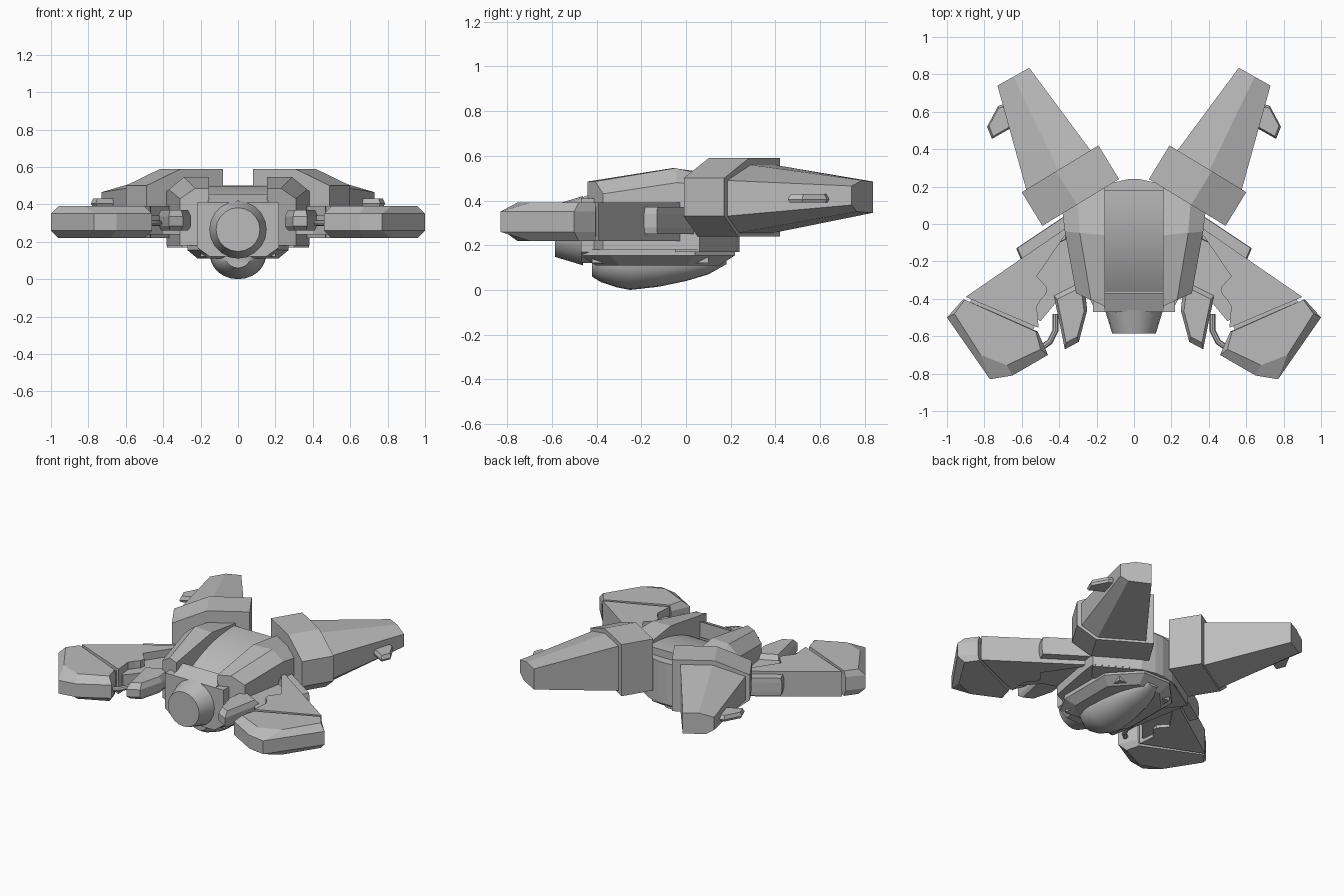
import bpy, bmesh, math
from mathutils import Vector

cube = bpy.data.objects.get("Cube")
if cube:
    bpy.data.objects.remove(cube)

grey = bpy.data.materials.new("hull_grey")
grey.use_nodes = True
COLOR = (0.5, 0.5, 0.5, 1)
grey.diffuse_color = COLOR
grey.node_tree.nodes["Principled BSDF"].inputs["Base Color"].default_value = COLOR


def finish(name, bm, mirror=False, smooth=False):
    bmesh.ops.remove_doubles(bm, verts=bm.verts, dist=1e-5)
    bmesh.ops.recalc_face_normals(bm, faces=bm.faces)
    mesh = bpy.data.meshes.new(name)
    bm.to_mesh(mesh)
    bm.free()
    mesh.materials.append(grey)
    obj = bpy.data.objects.new(name, mesh)
    bpy.context.collection.objects.link(obj)
    if mirror:
        obj.modifiers.new("mirror", "MIRROR").use_bisect_axis[0] = False
    if smooth:
        bpy.ops.object.select_all(action="DESELECT")
        obj.select_set(True)
        bpy.context.view_layer.objects.active = obj
        bpy.ops.object.shade_smooth_by_angle(angle=math.radians(40))
    return obj


def loft(name, rings, mirror=False, smooth=False):
    """Skin equal-length rings of points and cap both ends."""
    bm = bmesh.new()
    loops = [[bm.verts.new(p) for p in ring] for ring in rings]
    n = len(loops[0])
    for a, b in zip(loops, loops[1:]):
        for i in range(n):
            j = (i + 1) % n
            bm.faces.new((a[i], a[j], b[j], b[i]))
    bm.faces.new(loops[0])
    bm.faces.new(loops[-1])
    return finish(name, bm, mirror, smooth)


def flat(outline, z, scale=1.0):
    """Horizontal ring, optionally shrunk about its middle."""
    mx = sum(p[0] for p in outline) / len(outline)
    my = sum(p[1] for p in outline) / len(outline)
    return [(mx + (x - mx) * scale, my + (y - my) * scale, z) for x, y in outline]


def both(half):
    """Close a right-hand outline with its mirror image."""
    return half + [(-x, y) for x, y in reversed(half)]


def upright(outline, y):
    return [(x, y, z) for x, z in outline]


# Central hull
core = both([(0.2, -0.42), (0.2, 0.1)])
loft("hull_core", [flat(core, 0.12), flat(core, 0.34)])
rear = both([(0.3, -0.05), (0.38, 0.06), (0.12, 0.22), (0.03, 0.24)])
loft("rear_hull", [flat(rear, 0.17), flat(rear, 0.45)])

# Side shells: slanted sections, inner edge at x = 0.16
def shell(y_in, y_out, x_out, top, shoulder):
    pts = [(0.155, 0.18), (0.155, top), (x_out - 0.08, top), (x_out, shoulder), (x_out, 0.18)]
    return [(x, y_in + (y_out - y_in) * (x - 0.155) / (x_out - 0.155), z) for x, z in pts]

loft("side_shell", [shell(-0.44, -0.37, 0.31, 0.485, 0.43),
                    shell(-0.06, -0.04, 0.37, 0.545, 0.48),
                    shell(0.20, 0.06, 0.382, 0.51, 0.47)], mirror=True)

# Canopy falling away to the front between the shells
rings = []
for i in range(13):
    t = i / 12
    rings.append([(x, 0.18 - 0.56 * t, z) for x, z in
                  ((-0.16, 0.2), (0.16, 0.2), (0.16, 0.5 - 0.17 * t ** 2.2), (-0.16, 0.5 - 0.17 * t ** 2.2))])
loft("canopy", rings, smooth=True)

# Nose frame, lip and round nose
frame = both([(0.15, 0.12), (0.22, 0.17), (0.22, 0.41)])
loft("nose_frame", [upright(frame, -0.47), upright(frame, -0.38)])
loft("canopy_lip", [upright(both([(0.16, 0.35), (0.16, 0.41)]), -0.47),
                    upright(both([(0.16, 0.35), (0.16, 0.455)]), -0.37)])

def circle(r, y):
    return [(r * math.cos(a), y, 0.265 + r * math.sin(a))
            for a in (math.tau * i / 20 for i in range(20))]

loft("nose_cylinder", [circle(0.155, -0.46), circle(0.117, -0.585)], smooth=True)

# Belly plate and bulge
belly = both([(0.2, -0.47), (0.27, -0.34), (0.27, 0.04), (0.1, 0.22)])
loft("belly_plate", [flat(belly, 0.11, 0.8), flat(belly, 0.155), flat(belly, 0.18)])
rings = []
for y, w, z in [(-0.42, 0.07, 0.06), (-0.38, 0.12, 0.035), (-0.31, 0.145, 0.012), (-0.25, 0.15, 0.0),
                (-0.12, 0.14, 0.015), (0.0, 0.12, 0.04), (0.1, 0.085, 0.07), (0.18, 0.04, 0.115)]:
    rings.append([(w * math.cos(a), y, 0.13 + (0.13 - z) * math.sin(a))
                  for a in (math.pi + math.pi * i / 12 for i in range(13))])
loft("belly_bulge", rings, mirror=False, smooth=True)

# Front wings: notched plate, inner arm, connector and bevelled end cap
plate = [(0.3, 0.03), (0.37, -0.025), (0.9, -0.39), (0.51, -0.555), (0.52, -0.44), (0.495, -0.40),
         (0.47, -0.375), (0.465, -0.34), (0.495, -0.305), (0.52, -0.28), (0.37, -0.06), (0.3, -0.1)]
loft("front_wing_plate", [flat(plate, 0.22), flat(plate, 0.39)], mirror=True)
arm = [(0.28, 0.0), (0.48, -0.15), (0.62, -0.45), (0.50, -0.52), (0.40, -0.40), (0.28, -0.36)]
loft("front_wing_arm", [flat(arm, 0.24), flat(arm, 0.34)], mirror=True)
link = [(0.84, -0.36), (0.9, -0.45), (0.56, -0.62), (0.52, -0.52)]
loft("front_wing_link", [flat(link, 0.24), flat(link, 0.37)], mirror=True)
outer = [(0.915, -0.405), (1.0, -0.5), (0.77, -0.83), (0.65, -0.81), (0.46, -0.7), (0.515, -0.575)]
inner = [(0.905, -0.405), (0.96, -0.48), (0.82, -0.70), (0.68, -0.755), (0.5, -0.67), (0.525, -0.575)]
loft("front_wing_cap", [flat(inner, 0.22), flat(outer, 0.26), flat(outer, 0.35), flat(inner, 0.39)],
     mirror=True)

# Outer side block on each front wing
block = [(0.36, 0.05), (0.63, -0.13), (0.6, -0.2), (0.36, -0.08)]
loft("wing_side_block", [flat(block, 0.25, 0.95), flat(block, 0.28), flat(block, 0.34),
                         flat(block, 0.37, 0.95)], mirror=True)

# Claws beside the nose
claw = [(0.27, -0.3), (0.25, -0.46), (0.295, -0.63), (0.37, -0.67), (0.40, -0.52), (0.43, -0.38)]
loft("claw", [flat(claw, 0.26, 0.8), flat(claw, 0.285), flat(claw, 0.335), flat(claw, 0.37, 0.8)],
     mirror=True)

# Hoses from wing arm to end cap
path = [Vector(p) for p in ((0.42, -0.48, 0.3), (0.42, -0.57, 0.3), (0.45, -0.63, 0.3), (0.52, -0.68, 0.3))]
rings = []
for i, p in enumerate(path):
    d = (path[min(i + 1, 3)] - path[max(i - 1, 0)]).normalized()
    side = Vector((d.y, -d.x, 0))
    rings.append([p + 0.016 * (side * math.cos(a) + Vector((0, 0, math.sin(a))))
                  for a in (math.tau * k / 8 for k in range(8))])
loft("hose", rings, mirror=True, smooth=True)


# Rear wings: hexagon sections set across a slanted chord
def section(start, end, profile):
    return [(start[0] + (end[0] - start[0]) * t, start[1] + (end[1] - start[1]) * t, z)
            for t, z in profile]

collar = [(0, 0.24), (0, 0.59), (0.55, 0.59), (1, 0.5), (1, 0.33), (0.75, 0.24)]
loft("rear_wing_collar", [section((0.08, 0.24), (0.49, -0.01), collar),
                          section((0.19, 0.42), (0.60, 0.17), collar)], mirror=True)
root = [(0, 0.255), (0, 0.56), (0.5, 0.56), (1, 0.49), (1, 0.33), (0.75, 0.255)]
tip = [(0, 0.345), (0, 0.485), (0.5, 0.49), (1, 0.465), (1, 0.38), (0.75, 0.35)]
loft("rear_wing", [section((0.23, 0.39), (0.575, 0.18), root),
                   section((0.56, 0.835), (0.73, 0.74), tip)], mirror=True)
spur = [(0.70, 0.64), (0.727, 0.63), (0.786, 0.52), (0.76, 0.455), (0.663, 0.51), (0.64, 0.55)]
loft("rear_wing_spur", [flat(spur, 0.39, 0.9), flat(spur, 0.405), flat(spur, 0.43, 0.85)], mirror=True)
